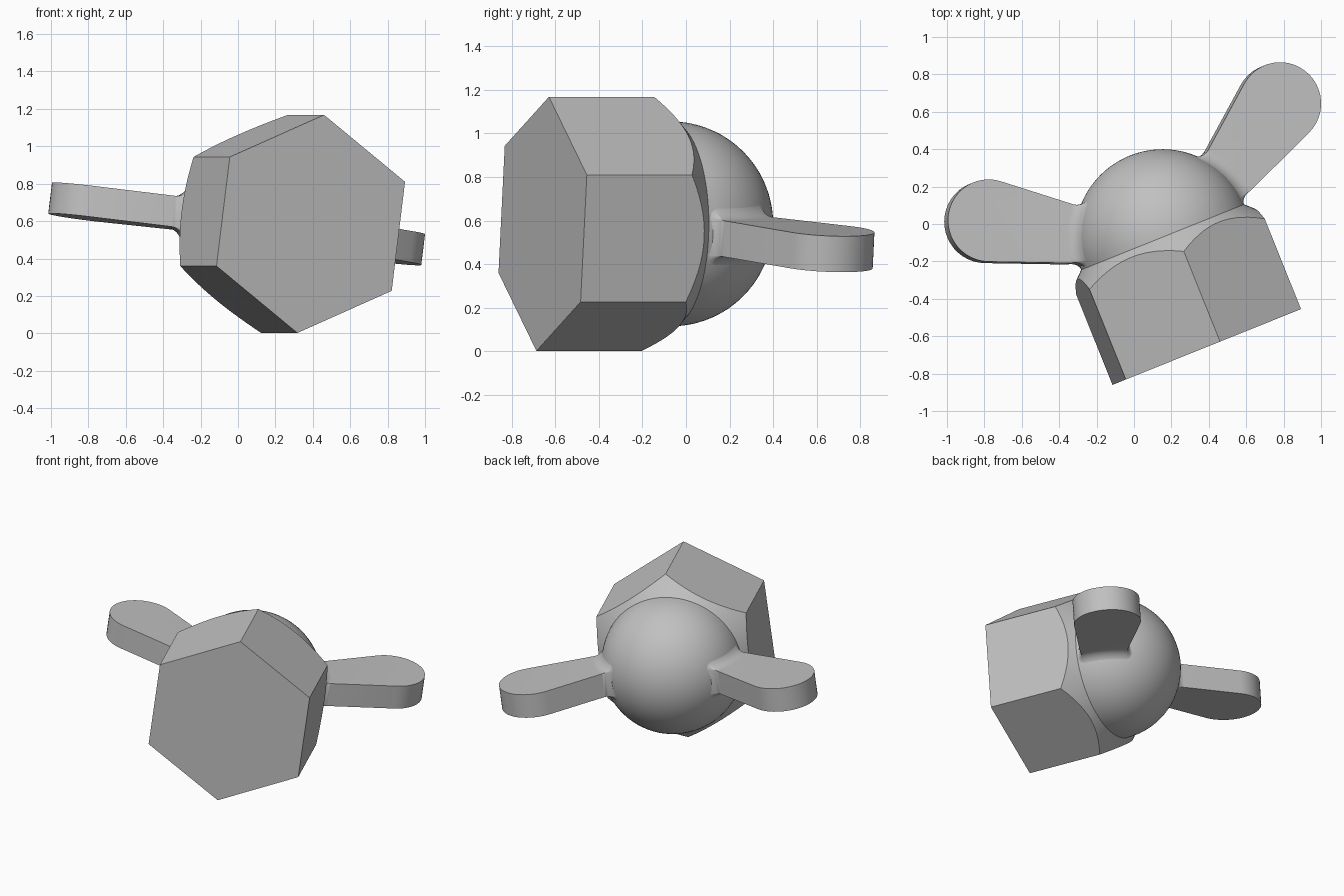
import bpy, bmesh
from math import sin, cos, pi, radians, sqrt
from mathutils import Matrix, Vector

if "Cube" in bpy.data.objects:
    bpy.data.objects.remove(bpy.data.objects["Cube"], do_unlink=True)

HEX_R, DOME_R = 0.588, 0.47       # hexagon corner radius, dome radius
CORNER_W, BACK_W = 0.52, 0.633    # depth where the chamfer starts and ends
HALF_T, FILLET = 0.083, 0.06      # wing half thickness, root fillet radius

# Frame of the nut: x along the wings, y across them, z along the screw axis
turn, tilt = radians(21.9), radians(7.5)
frame = (Matrix.Translation((0.389, -0.6575, 0.585)) @ Matrix.Rotation(turn, 4, "Z")
         @ Matrix.Rotation(tilt, 4, "Y") @ Matrix.Rotation(-pi / 2, 4, "X"))

metal = bpy.data.materials.new("grey metal")
metal.use_nodes = True
metal.diffuse_color = (0.53, 0.53, 0.53, 1)
metal.node_tree.nodes["Principled BSDF"].inputs["Base Color"].default_value = metal.diffuse_color


def finish(bm, name):
    bmesh.ops.remove_doubles(bm, verts=bm.verts, dist=0.0005)
    bmesh.ops.recalc_face_normals(bm, faces=bm.faces)
    mesh = bpy.data.meshes.new(name)
    bm.to_mesh(mesh)
    bm.free()
    mesh.transform(frame)
    mesh.materials.append(metal)
    ob = bpy.data.objects.new(name, mesh)
    bpy.context.collection.objects.link(ob)
    bpy.ops.object.select_all(action="DESELECT")
    ob.select_set(True)
    bpy.context.view_layer.objects.active = ob
    bpy.ops.object.shade_smooth_by_angle(angle=radians(35))


def bridge(bm, a, b):
    n = len(a)
    for i in range(n):
        j = (i + 1) % n
        bm.faces.new((a[i], a[j], b[j], b[i]))


# Hexagonal nut with a conical chamfer, closed by the dome
bm = bmesh.new()
PER = 14
SEG = PER * 6
angles = [radians(30) + 2 * pi * i / SEG for i in range(SEG)]
slope = (BACK_W - CORNER_W) / (HEX_R - DOME_R)
front = [bm.verts.new((HEX_R * cos(radians(30 + 60 * k)), HEX_R * sin(radians(30 + 60 * k)), 0))
         for k in range(6)]
bm.faces.new(front)
arc = []
for i, a in enumerate(angles):
    r = HEX_R * cos(pi / 6) / cos((i % PER) / PER * pi / 3 - pi / 6)
    arc.append(bm.verts.new((r * cos(a), r * sin(a), CORNER_W + (HEX_R - r) * slope)))
for k in range(6):
    top = [arc[(k * PER + i) % SEG] for i in range(PER + 1)]
    bm.faces.new([front[k]] + top + [front[(k + 1) % 6]])
previous = arc
RINGS = 20
for step in range(RINGS):
    e = pi / 2 * step / RINGS
    r = DOME_R * cos(e)
    ring = [bm.verts.new((r * cos(a), r * sin(a), BACK_W + DOME_R * sin(e))) for a in angles]
    bridge(bm, previous, ring)
    previous = ring
pole = bm.verts.new((0, 0, BACK_W + DOME_R))
for i in range(SEG):
    bm.faces.new((previous[i], previous[(i + 1) % SEG], pole))
finish(bm, "domed_nut")

# Wings, each with a flared fillet where it leaves the dome
LOW, HIGH = radians(5.9), radians(41)
MID, HALF_A = (LOW + HIGH) / 2, (HIGH - LOW) / 2
ROOT = DOME_R + FILLET
EDGE = 10
flat_r = sqrt(ROOT ** 2 - HALF_T ** 2)
half_w = HALF_A * flat_r


def section(d):
    """Rounded rectangle around the wing root, grown outward by d."""
    pts = []
    corners = ((1, 1, 0), (-1, 1, 90), (-1, -1, 180), (1, -1, 270))
    for sa, sn, start in corners:
        for k in range(6):
            t = radians(start + 18 * k)
            pts.append((sa * half_w + d * cos(t), sn * HALF_T + d * sin(t)))
        if sa * sn > 0:      # subdivide the long edges
            for k in range(1, EDGE):
                pts.append((sa * half_w * (1 - 2 * k / EDGE), sn * (HALF_T + d)))
    return pts


def wing(side, name):
    bm = bmesh.new()
    previous = None
    for step in range(9):
        t = pi / 2 * step / 8
        rho = DOME_R - 0.002 + (FILLET + 0.002) * (1 - cos(t))
        ring = []
        for a, n in section(FILLET * (1 - sin(t))):
            r = sqrt(rho ** 2 - n ** 2)
            ang = MID + a / flat_r
            ring.append(bm.verts.new((side * r * cos(ang), n, BACK_W + r * sin(ang))))
        if previous:
            bridge(bm, previous, ring)
        previous = ring

    # Flat plate: root arc, then round tip
    root = [(flat_r * cos(HIGH - 2 * HALF_A * k / EDGE),
             BACK_W + flat_r * sin(HIGH - 2 * HALF_A * k / EDGE)) for k in range(EDGE + 1)]
    tip = []
    for k in range(25):
        t = radians(-67 + 195 * k / 24)
        tip.append((0.847 + 0.22 * cos(t), 1.062 + 0.22 * sin(t)))
    layers = []
    for n in (-HALF_T, HALF_T):
        layer = [bm.verts.new((side * v, n, w)) for v, w in root + tip]
        bm.faces.new(layer)
        layers.append(layer)
    lower, upper = layers
    total = len(lower)
    for i in range(EDGE, total):
        j = (i + 1) % total
        bm.faces.new((lower[i], lower[j], upper[j], upper[i]))
    finish(bm, name)


wing(1, "left_wing")
wing(-1, "right_wing")
